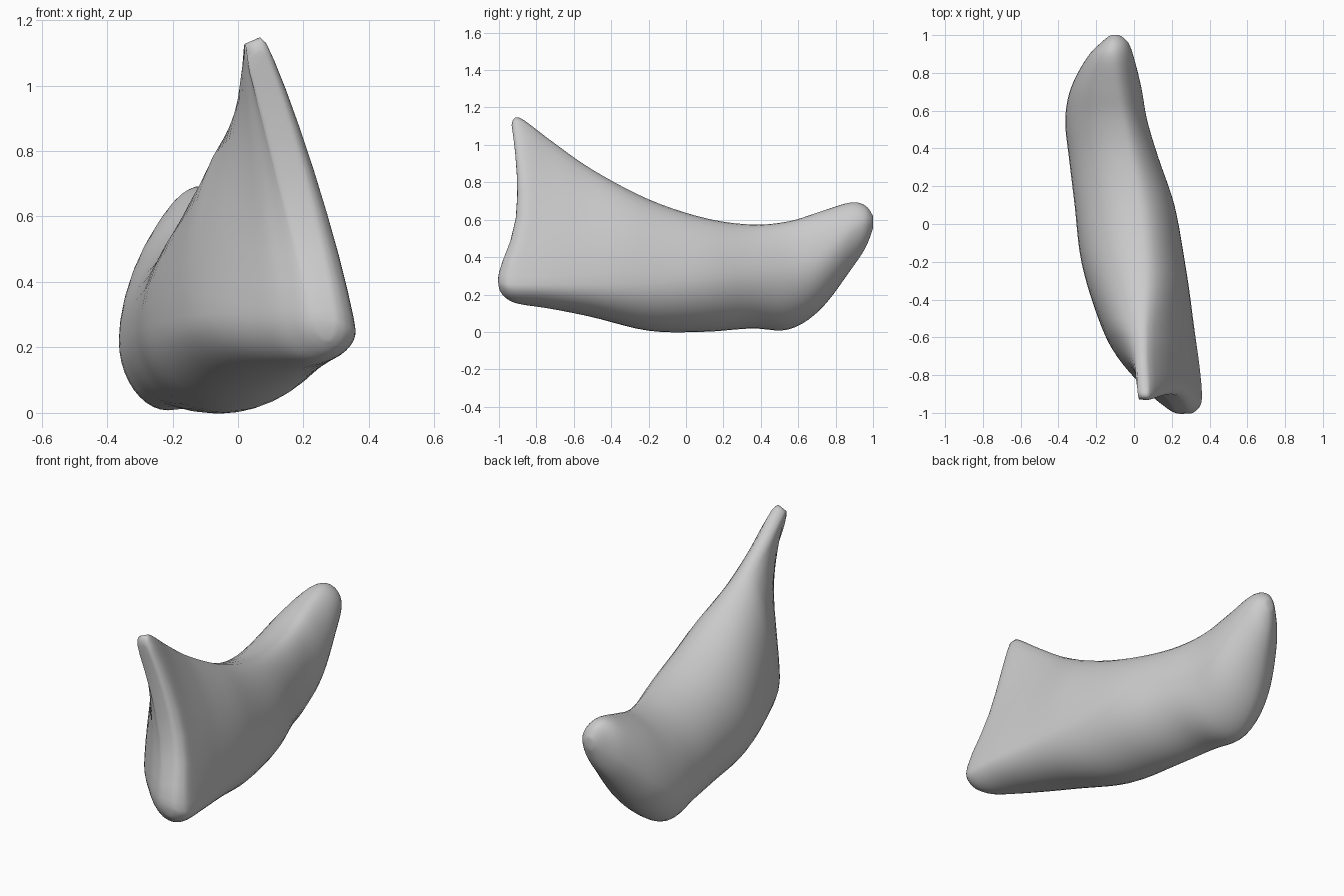
import bpy, bmesh
from math import sin, cos, pi, exp

if "Cube" in bpy.data.objects:
    bpy.data.objects.remove(bpy.data.objects["Cube"])

# Stations along the body: y, then x,z of the top, right, bottom and left extremes
STATIONS = [
    (-0.900, .045, 1.11, .300, .28, .275, .22, .235, .29),
    (-0.880, .042, 1.15, .335, .26, .265, .18, .175, .30),
    (-0.830, .040, 1.135, .360, .25, .220, .15, .07, .30),
    (-0.700, .040, 1.02, .350, .25, .150, .125, -.09, .30),
    (-0.500, .055, .870, .317, .25, .070, .08, -.19, .28),
    (-0.200, .055, .710, .270, .26, -.02, .005, -.28, .26),
    (0.100, .030, .610, .215, .28, -.10, .00, -.315, .25),
    (0.350, -.02, .575, .130, .30, -.18, .018, -.345, .22),
    (0.550, -.06, .592, .070, .32, -.22, .012, -.365, .22),
    (0.720, -.09, .645, .040, .38, -.20, .12, -.335, .31),
    (0.880, -.11, .693, .000, .53, -.15, .33, -.25, .47),
    (0.960, -.11, .675, -.03, .58, -.12, .45, -.175, .55),
    (1.000, -.10, .620, -.075, .59, -.1, .555, -.125, .585),
]
STEPS, QUARTER = 5, 10


def clamp(t):
    return min(1, max(0, t))


def blend(a, b, c, d, t):
    """Smooth curve between b and c."""
    return [q + .5 * t * (r - p + t * (2*p - 5*q + 4*r - s + t * (3*(q - r) + s - p)))
            for p, q, r, s in zip(a, b, c, d)]


def ring(st):
    """Cross-section made of four rounded quarters."""
    y, xt, zt, xr, zr, xb, zb, xl, zl = st
    half = .032 * clamp((-.55 - y) / .25)      # half width of the blunt tip
    ends = [(xt, zt), (xr, zr), (xb, zb), (xl, zl)]
    power = [1.1 + .6 * clamp((-.3 - y) / .5), 1.05, 1.05,
             1.0 + .95 * clamp((-.55 - y) / .3)]
    weight = clamp((-.35 - y) / .5)
    pts = []
    for q in range(4):
        (x0, z0), (x1, z1) = ends[q], ends[(q + 1) % 4]
        x0 += half if q == 0 else 0
        x1 -= half if q == 3 else 0
        for i in range(QUARTER):
            a = i / QUARTER * pi / 2
            s, c = sin(a) ** power[q], cos(a) ** power[q]
            if q % 2 == 0:
                x, z = x0 + (x1 - x0) * s, z1 + (z0 - z1) * c
            else:
                x, z = x1 + (x0 - x1) * c, z0 + (z1 - z0) * s
            # hollow front edge: the low nose and the high tip reach forward
            nose = -.105 * exp(-((z - .28) / .2) ** 2) * clamp((x + .1) / .3)
            tip = -.035 * clamp((z - .7) / .42) ** 2
            pts.append((x, y + weight * (nose + tip), z))
    return pts


# Body
sections = []
n = len(STATIONS)
for k in range(n - 1):
    s = [STATIONS[min(n - 1, max(0, k + j))] for j in (-1, 0, 1, 2)]
    sections += [blend(*s, i / STEPS) for i in range(STEPS)]
sections.append(STATIONS[-1])

bm = bmesh.new()
rings = [[bm.verts.new(p) for p in ring(s)] for s in sections]
m = 4 * QUARTER
for r0, r1 in zip(rings, rings[1:]):
    for i in range(m):
        j = (i + 1) % m
        bm.faces.new((r0[i], r0[j], r1[j], r1[i]))
# End caps, bridged across left and right
for r in (rings[0], rings[-1]):
    for i in range(m // 2):
        quad = [r[i], r[i + 1], r[m - 1 - i], r[(m - i) % m]]
        bm.faces.new(list(dict.fromkeys(quad)))
bmesh.ops.recalc_face_normals(bm, faces=bm.faces)
mesh = bpy.data.meshes.new("body")
bm.to_mesh(mesh)
bm.free()
mesh.shade_smooth()
body = bpy.data.objects.new("body", mesh)
bpy.context.collection.objects.link(body)

# Soften the ridges
soft = body.modifiers.new("soften", 'SMOOTH')
soft.factor, soft.iterations = .5, 2
